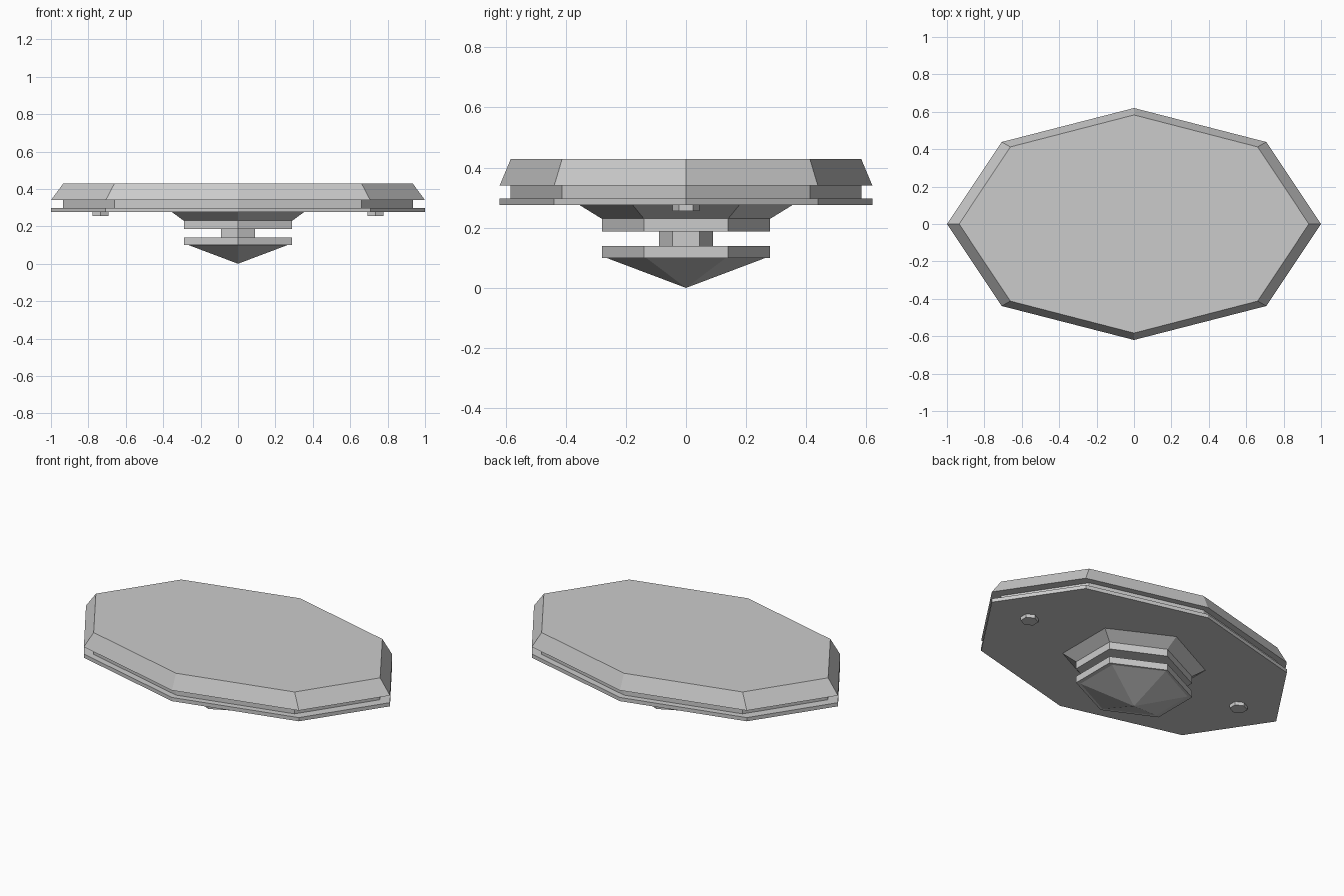
import bpy, bmesh, math

if "Cube" in bpy.data.objects:
    bpy.data.objects.remove(bpy.data.objects["Cube"])


def prism(name, sides, turn, bottom, top, x=0.0):
    """Closed flat-sided solid between two levels, each (z, x radius, y radius).
    A zero radius gives a pointed end."""
    bm = bmesh.new()
    rings = []
    for z, rx, ry in (bottom, top):
        if rx == 0:
            rings.append([bm.verts.new((x, 0, z))])
            continue
        angles = [turn + math.tau * i / sides for i in range(sides)]
        rings.append([bm.verts.new((x + rx * math.cos(a), ry * math.sin(a), z))
                      for a in angles])
    low, high = rings
    for i in range(sides):
        j = (i + 1) % sides
        if len(low) == 1:
            bm.faces.new((low[0], high[j], high[i]))
        else:
            bm.faces.new((low[i], low[j], high[j], high[i]))
    for ring in rings:
        if len(ring) > 1:
            bm.faces.new(ring)
    bmesh.ops.recalc_face_normals(bm, faces=bm.faces[:])
    mesh = bpy.data.meshes.new(name)
    bm.to_mesh(mesh)
    bm.free()
    obj = bpy.data.objects.new(name, mesh)
    bpy.context.collection.objects.link(obj)
    return obj


def hex_prism(name, z0, half_x0, ry0, z1, half_x1, ry1, x=0.0):
    """Six-sided solid with corners on +y and -y; half_x is the flat-side half width."""
    k = math.cos(math.pi / 6)
    return prism(name, 6, math.pi / 2, (z0, half_x0 / k, ry0), (z1, half_x1 / k, ry1), x)


# Stretched octagonal plates
prism("top_slab", 8, 0, (0.34, 1.0, 0.62), (0.428, 0.935, 0.583))
prism("recessed_band", 8, 0, (0.298, 0.935, 0.583), (0.34, 0.935, 0.583))
prism("lower_plate", 8, 0, (0.276, 1.0, 0.62), (0.298, 1.0, 0.62))

# Hexagonal hub hanging below the plates
hex_prism("hub_flare", 0.23, 0.29, 0.28, 0.276, 0.353, 0.355)
hex_prism("upper_collar", 0.187, 0.29, 0.28, 0.23, 0.29, 0.28)
hex_prism("neck", 0.14, 0.09, 0.09, 0.187, 0.09, 0.09)
hex_prism("lower_collar", 0.10, 0.29, 0.28, 0.14, 0.29, 0.28)
hex_prism("pointed_tip", 0.0, 0, 0, 0.10, 0.265, 0.265)

# Small studs under the lower plate
for side, sx in (("left", -1), ("right", 1)):
    hex_prism(side + "_stud", 0.255, 0.043, 0.045, 0.276, 0.043, 0.045, sx * 0.735)
